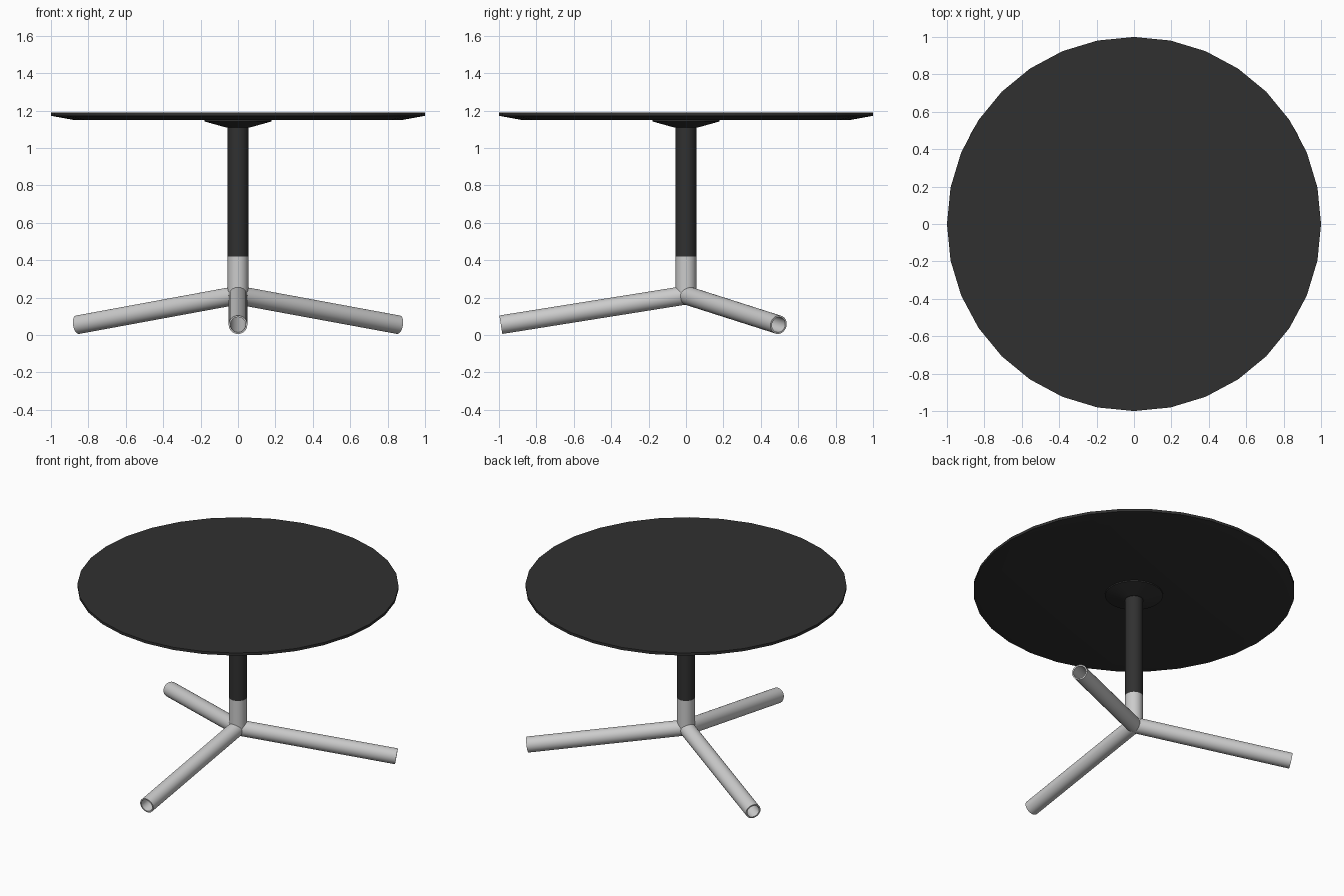
import bpy, bmesh, math
from mathutils import Vector, Matrix

if "Cube" in bpy.data.objects:
    bpy.data.objects.remove(bpy.data.objects["Cube"])

SIDES = 32

black = bpy.data.materials.new("black")
black.diffuse_color = (0.03, 0.03, 0.03, 1)
black.use_nodes = True
black.node_tree.nodes["Principled BSDF"].inputs["Base Color"].default_value = black.diffuse_color


def lathe(name, profile, closed=False, matrix=None, material=None):
    """Revolve (radius, height) points about z; radius 0 makes a pole."""
    bm = bmesh.new()
    rings = []
    for r, z in profile:
        n = 1 if r == 0 else SIDES
        rings.append([bm.verts.new((r * math.cos(2 * math.pi * i / SIDES),
                                    r * math.sin(2 * math.pi * i / SIDES), z))
                      for i in range(n)])
    pairs = list(zip(rings, rings[1:]))
    if closed:
        pairs.append((rings[-1], rings[0]))
    for a, b in pairs:
        for i in range(SIDES):
            j = (i + 1) % SIDES
            quad = [a[i % len(a)], a[j % len(a)], b[j % len(b)], b[i % len(b)]]
            bm.faces.new(list(dict.fromkeys(quad)))
    bmesh.ops.recalc_face_normals(bm, faces=bm.faces)
    mesh = bpy.data.meshes.new(name)
    bm.to_mesh(mesh)
    bm.free()
    ob = bpy.data.objects.new(name, mesh)
    bpy.context.collection.objects.link(ob)
    if matrix:
        ob.matrix_world = matrix
    if material:
        mesh.materials.append(material)
    bpy.ops.object.select_all(action='DESELECT')
    ob.select_set(True)
    bpy.context.view_layer.objects.active = ob
    # keep the shallow bevels crisp
    bpy.ops.object.shade_smooth_by_angle(angle=math.radians(12))
    return ob


# Round top with undercut rim
lathe("table_top", [(0, 1.15), (0.88, 1.15), (1, 1.172), (1, 1.19), (0, 1.19)],
      material=black)

# Mounting plate under the top
lathe("mounting_plate", [(0, 1.11), (0.065, 1.11), (0.18, 1.142), (0.18, 1.15), (0, 1.15)],
      material=black)

# Column: dark upper pole and grey lower sleeve
lathe("pole", [(0, 0.42), (0.055, 0.42), (0.055, 1.11), (0, 1.11)], material=black)
lathe("sleeve", [(0, 0.21), (0.055, 0.21), (0.055, 0.42), (0, 0.42)])

# Three hollow tube legs sloping down from the hub
R, WALL, HUB_Z = 0.05, 0.009, 0.213
for k, deg in enumerate((-90, 30, 150)):
    a = math.radians(deg)
    axis = Vector((0.99 * math.cos(a), 0.99 * math.sin(a), 0.055 - HUB_Z))
    m = Matrix.Translation((0, 0, HUB_Z)) @ axis.to_track_quat('Z', 'Y').to_matrix().to_4x4()
    length = axis.length
    lathe(f"leg_{k + 1}", [(R, 0), (R, length), (R - WALL, length), (R - WALL, 0)],
          closed=True, matrix=m)
